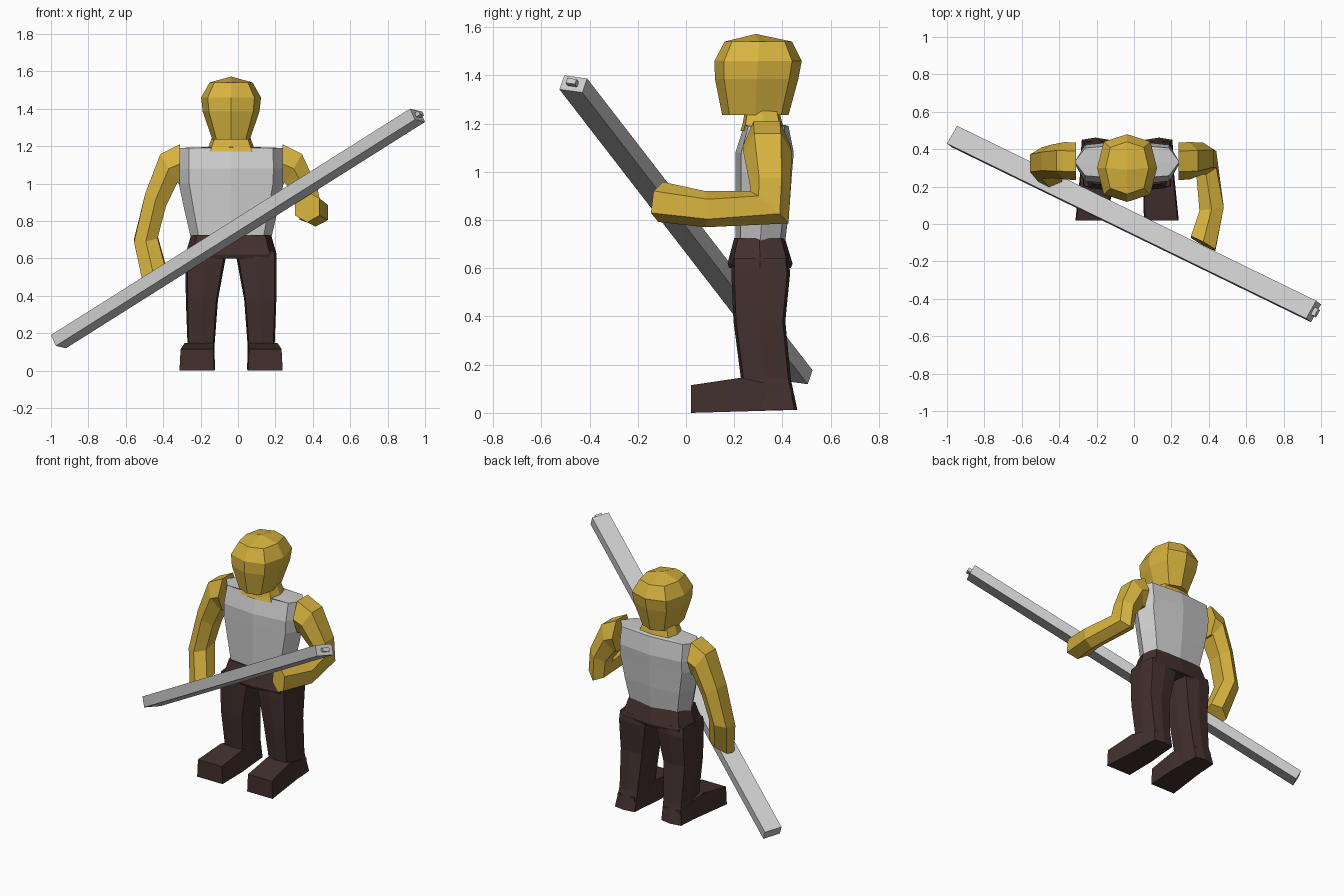
import bpy, bmesh
from mathutils import Vector as V

if "Cube" in bpy.data.objects:
    bpy.data.objects.remove(bpy.data.objects["Cube"])

CX = -0.037  # body centre line


def material(name, rgb):
    m = bpy.data.materials.new(name)
    m.diffuse_color = (*rgb, 1)
    m.use_nodes = True
    m.node_tree.nodes["Principled BSDF"].inputs["Base Color"].default_value = m.diffuse_color
    return m


gold = material("gold", (0.68, 0.45, 0.05))
dark = material("dark_brown", (0.055, 0.03, 0.027))


def loft(name, rings, mat=None, tip=None):
    """Skin a list of point rings, cap the ends (tip = apex of a faceted cap)."""
    bm = bmesh.new()
    vs = [[bm.verts.new(p) for p in r] for r in rings]
    n = len(vs[0])
    for a, b in zip(vs, vs[1:]):
        for i in range(n):
            bm.faces.new((a[i], a[(i + 1) % n], b[(i + 1) % n], b[i]))
    bm.faces.new(vs[0])
    if tip:
        t = bm.verts.new(tip)
        for i in range(0, n, 2):
            bm.faces.new((vs[-1][i], vs[-1][(i + 1) % n], vs[-1][(i + 2) % n], t))
    else:
        bm.faces.new(vs[-1])
    bmesh.ops.recalc_face_normals(bm, faces=bm.faces)
    me = bpy.data.meshes.new(name)
    bm.to_mesh(me)
    bm.free()
    ob = bpy.data.objects.new(name, me)
    bpy.context.collection.objects.link(ob)
    if mat:
        me.materials.append(mat)
    return ob


def level(x0, x1, y0, y1, z, k=0.85):
    """Horizontal eight-point ring; k sets how square the corners are."""
    c = V(((x0 + x1) / 2, (y0 + y1) / 2, z))
    hx, hy = (x1 - x0) / 2, (y1 - y0) / 2
    pts = [(1, 0), (k, k), (0, 1), (-k, k), (-1, 0), (-k, -k), (0, -1), (k, -k)]
    return [c + V((a * hx, b * hy, 0)) for a, b in pts]


def stack(name, rows, mat=None, k=0.85, tip=None):
    """Rings centred on the body: rows of (z, half width, y front, y back)."""
    return loft(name, [level(CX - w, CX + w, a, b, z, k) for z, w, a, b in rows], mat, tip)


def limb_ring(c, u, v):
    c, u, v = V(c), V(u), V(v)
    return [c + u * a + v * b for a, b in
            [(1, .55), (0, 1), (-1, .55), (-1, -.55), (0, -1), (1, -.55)]]


# Head and neck
stack("head", [(1.235, .10, .15, .425), (1.385, .152, .12, .466), (1.46, .16, .118, .48),
               (1.54, .115, .16, .44)], gold, .78, (CX, .29, 1.572))
stack("neck", [(1.17, .13, .225, .41), (1.2, .12, .235, .40), (1.28, .09, .25, .38)], gold)

# Shirt torso
stack("torso", [(.70, .213, .205, .41), (.86, .25, .205, .43), (1.0, .28, .205, .44),
                (1.08, .283, .205, .447), (1.19, .28, .24, .425), (1.195, .125, .23, .41)],
      None, .8)

# Trousers: hips, then mirrored legs and shoes
stack("hips", [(.60, .243, .18, .435), (.62, .244, .172, .442), (.725, .214, .2, .41)], dark)
for s, side in ((-1, "right"), (1, "left")):
    def span(a, b):
        return sorted((CX + s * a, CX + s * b))
    loft(side + "_leg", [level(*span(a, b), y0, y1, z, .9) for z, a, b, y0, y1 in
                         [(.64, .02, .24, .19, .425), (.58, .033, .244, .188, .432),
                          (.38, .07, .242, .197, .412), (.14, .088, .233, .228, .435),
                          (.012, .09, .25, .23, .462)]], dark)
    shoe = []
    for y, a, b, z0, z1 in [(.02, .09, .276, 0, .115), (.23, .085, .255, .006, .146),
                            (.44, .10, .235, .012, .10)]:
        x0, x1 = span(a, b)
        shoe.append([(x0, y, z0), (x1, y, z0), (x1 - .006, y, z1), (x0 + .006, y, z1)])
    loft(side + "_shoe", shoe, dark)

# Lowered arm
loft("right_arm", [limb_ring(*r) for r in [
    ((-.31, .335, 1.105), (0, 0, .105), (0, .1, 0)),
    ((-.37, .338, 1.08), (-.045, 0, .078), (0, .1, 0)),
    ((-.44, .335, .915), (-.055, 0, .035), (0, .09, 0)),
    ((-.493, .325, .705), (-.063, 0, -.01), (0, .085, .015)),
    ((-.447, .265, .515), (-.063, 0, -.03), (0, .075, .02))]], gold)

# Bent arm with forearm reaching forward
loft("left_arm", [limb_ring(*r) for r in [
    ((.237, .335, 1.105), (0, 0, .105), (0, .1, 0)),
    ((.297, .338, 1.08), (.045, 0, .078), (0, .1, 0)),
    ((.37, .35, .945), (.055, 0, .03), (0, .085, 0)),
    ((.385, .345, .853), (.055, 0, .01), (0, .08, -.067)),
    ((.415, .08, .845), (.065, .01, 0), (0, 0, -.075)),
    ((.37, -.105, .875), (.065, -.035, 0), (0, -.01, -.083))]], gold)

# Long square bar held diagonally, with a small peg at its raised end
o, axis = V((-1, .43, .19)), V((1.92, -.935, 1.21))
w, h = V((.054, .095, -.013)), V((.026, -.02, -.058))


def bar_ring(p, a, b):
    m = p + (w + h) / 2
    return [m + w * (i * a) + h * (j * b) for i, j in
            ((.5, .5), (-.5, .5), (-.5, -.5), (.5, -.5))]


loft("bar", [bar_ring(o, 1, 1), bar_ring(o + axis, 1, 1)])
loft("bar_peg", [bar_ring(o + axis * .99, .4, .35), bar_ring(o + axis * 1.01, .4, .35)])
